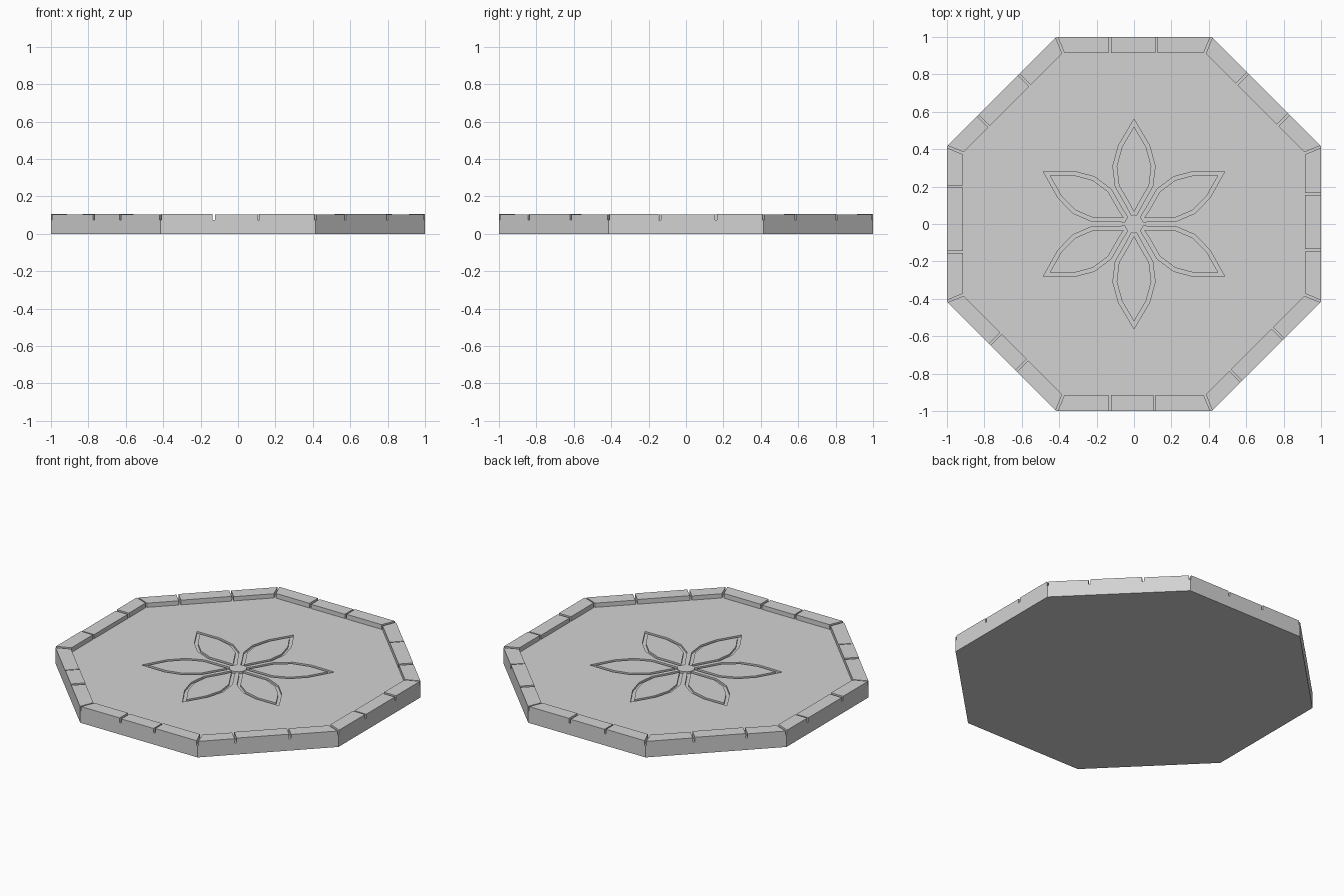
import bpy, bmesh, math
from mathutils import Matrix, Vector

cube = bpy.data.objects.get("Cube")
if cube:
    bpy.data.objects.remove(cube, do_unlink=True)

stone = bpy.data.materials.new("grey_stone")
stone.use_nodes = True
stone.diffuse_color = (0.65, 0.65, 0.65, 1)
stone.node_tree.nodes["Principled BSDF"].inputs["Base Color"].default_value = stone.diffuse_color

FLOOR, TOP, RIM, GAP, GROOVE = 0.075, 0.105, 0.085, 0.012, 0.012
T = math.tan(math.pi / 8)


def make(name, bm):
    bmesh.ops.recalc_face_normals(bm, faces=bm.faces)
    mesh = bpy.data.meshes.new(name)
    bm.to_mesh(mesh)
    bm.free()
    mesh.materials.append(stone)
    obj = bpy.data.objects.new(name, mesh)
    bpy.context.collection.objects.link(obj)
    return obj


def prism(bm, outline, z0, z1):
    """Extrude a flat outline between two heights."""
    face = bm.faces.new([bm.verts.new((x, y, z0)) for x, y in outline])
    new = bmesh.ops.extrude_face_region(bm, geom=[face])["geom"]
    up = [v for v in new if isinstance(v, bmesh.types.BMVert)]
    bmesh.ops.translate(bm, verts=up, vec=(0, 0, z1 - z0))


# Octagonal base slab
bm = bmesh.new()
R = 1 / math.cos(math.pi / 8)
prism(bm, [(R * math.cos(a), R * math.sin(a))
           for a in [math.pi / 8 + i * math.pi / 4 for i in range(8)]], 0, FLOOR)
base = make("base_slab", bm)

# Carved petal outlines: (distance from centre, half width)
half = [(0.56, 0), (0.42, 0.083), (0.31, 0.113), (0.2, 0.1), (0.1, 0.042), (0.02, 0)]
petal = [Vector(p) for p in half] + [Vector((r, -w)) for r, w in half[-2:0:-1]]


def inset(points, d):
    """Move each corner inward along its mitre, limited at sharp tips."""
    out = []
    for i, p in enumerate(points):
        a = (p - points[i - 1]).normalized()
        b = (points[(i + 1) % len(points)] - p).normalized()
        n = Vector((-a.y - b.y, a.x + b.x)).normalized()
        c = max(n.dot(Vector((-a.y, a.x))), 0.4)
        out.append(p + n * d / c)
    return out


inner = inset(petal, 0.02)
for k in range(6):
    bm = bmesh.new()
    loops = [[bm.verts.new((p.x, p.y, z)) for p in ring]
             for ring, z in ((petal, FLOOR - GROOVE), (inner, FLOOR - GROOVE),
                             (inner, FLOOR + 0.02), (petal, FLOOR + 0.02))]
    n = len(petal)
    for j in range(4):
        a, b = loops[j], loops[(j + 1) % 4]
        for i in range(n):
            bm.faces.new((a[i], a[(i + 1) % n], b[(i + 1) % n], b[i]))
    bm.transform(Matrix.Rotation(math.pi / 6 + k * math.pi / 3, 4, "Z"))
    cutter = make("petal_cutter", bm)
    cutter.hide_render = True
    mod = base.modifiers.new("petal_groove", "BOOLEAN")
    mod.operation, mod.solver, mod.object = "DIFFERENCE", "EXACT", cutter
    bpy.context.view_layer.objects.active = base
    bpy.ops.object.modifier_apply(modifier=mod.name)
    bpy.data.objects.remove(cutter, do_unlink=True)

# Round flower centre
bm = bmesh.new()
bmesh.ops.create_cone(bm, cap_ends=True, segments=16, radius1=0.05, radius2=0.05, depth=0.03,
                      matrix=Matrix.Translation((0, 0, FLOOR - 0.013)))
make("flower_centre", bm)

# Rim stones: two joints per side, counter-clockwise from the front
joints = [(-0.13, 0.11), (-0.19, 0.13), (-0.14, 0.16), (-0.17, 0.14),
          (-0.12, 0.13), (-0.13, 0.18), (-0.2, 0.15), (-0.09, 0.11)]
bm = bmesh.new()
for side, (j0, j1) in enumerate(joints):
    before = set(bm.verts)
    g, e = GAP / 2, GAP / 2 / math.cos(math.pi / 8)
    out_end, in_end = T - e, T * (1 - RIM) - e
    edges = [(-out_end, -in_end), (j0, j0), (j1, j1), (out_end, in_end)]
    for i in range(3):
        (o0, i0), (o1, i1) = edges[i], edges[i + 1]
        l, r = (g if i else 0), (g if i < 2 else 0)
        top = TOP - 0.003 * ((side + i) % 2)
        prism(bm, [(o0 + l, -1), (o1 - r, -1), (i1 - r, RIM - 1), (i0 + l, RIM - 1)],
              FLOOR - 0.001, top)
    bmesh.ops.rotate(bm, verts=[v for v in bm.verts if v not in before],
                     matrix=Matrix.Rotation(side * math.pi / 4, 3, "Z"))
make("rim_stones", bm)
